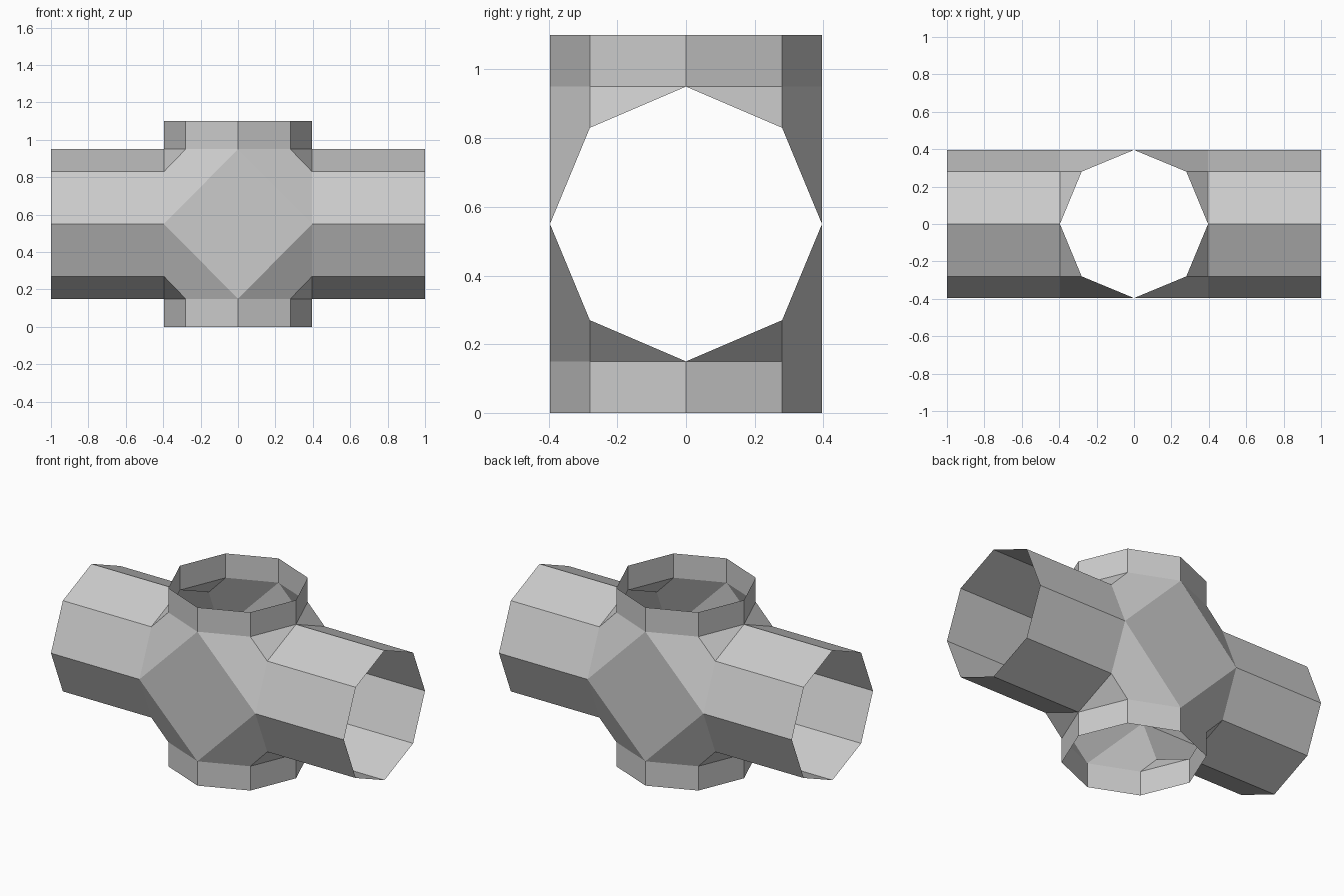
import bpy, bmesh

if "Cube" in bpy.data.objects:
    bpy.data.objects.remove(bpy.data.objects["Cube"])

R, C, H = 0.396, 0.28, 0.40      # octagon radius, its diagonal offset, collar seam height
END, TOP = 1.0, 0.55             # half length of the pipe, half height of the collars

bm = bmesh.new()


def strip(points, axis, value):
    """Extrude a quarter-octagon seam to an open pipe end on the given axis."""
    far = []
    for p in points:
        q = list(p)
        q[axis] = value
        far.append(q)
    for i in range(len(points) - 1):
        face(points[i], far[i], far[i + 1], points[i + 1])


def face(*points):
    bm.faces.new([bm.verts.new(p) for p in points])


# Seam points of one eighth of the fitting
side, shoulder, saddle = (R, R, 0), (R, C, C), (R, 0, H)
corner, front = (C, C, H), (0, R, H)

# Open pipe arm and open vertical collar
strip([side, shoulder, saddle], 0, END)
strip([saddle, corner, front], 2, TOP)

# Junction: saddle triangle, slanted cheek, flat front panel
face(saddle, shoulder, corner)
face(side, shoulder, corner, front)
face(side, front, (0, R, 0))

bmesh.ops.remove_doubles(bm, verts=bm.verts, dist=0.001)
bmesh.ops.recalc_face_normals(bm, faces=bm.faces)
bm.normal_update()
# Make normals point outwards
if sum(f.normal.dot(f.calc_center_median()) for f in bm.faces) < 0:
    bmesh.ops.reverse_faces(bm, faces=bm.faces)

mesh = bpy.data.meshes.new("pipe_cross")
bm.to_mesh(mesh)
bm.free()
pipe = bpy.data.objects.new("pipe_cross", mesh)
bpy.context.collection.objects.link(pipe)
pipe.location.z = TOP

# Mirror the eighth into the whole cross fitting
mirror = pipe.modifiers.new("mirror", 'MIRROR')
mirror.use_axis = (True, True, True)
mirror.merge_threshold = 0.001
